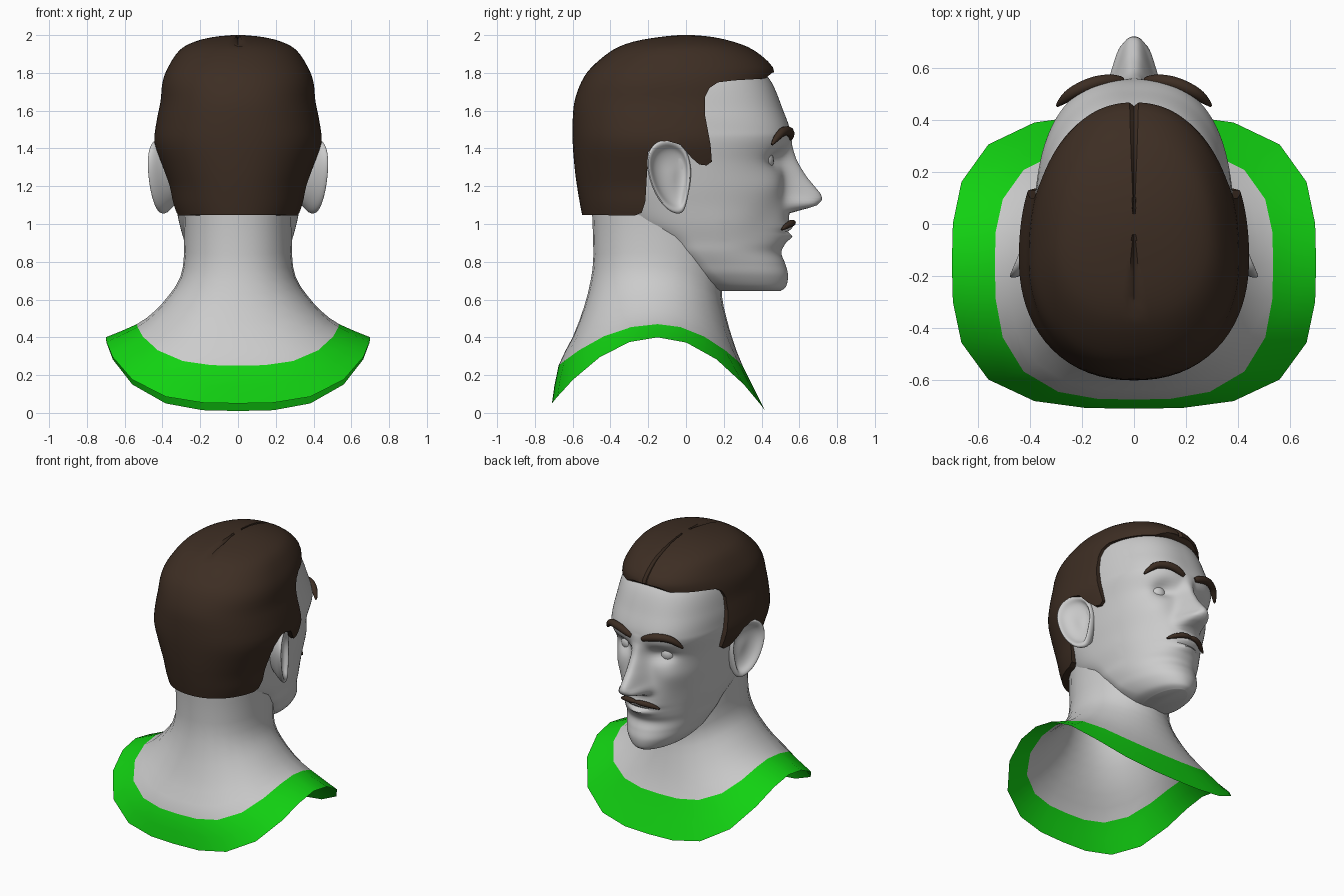
import bpy, math
from mathutils import Vector

if "Cube" in bpy.data.objects:
    bpy.data.objects.remove(bpy.data.objects["Cube"])


def material(name, rgb):
    m = bpy.data.materials.new(name)
    m.diffuse_color = (*rgb, 1)
    m.use_nodes = True
    m.node_tree.nodes["Principled BSDF"].inputs["Base Color"].default_value = m.diffuse_color
    return m


SKIN = material("pale_grey", (0.6, 0.6, 0.6))
HAIR = material("dark_brown", (0.047, 0.027, 0.017))
GREEN = material("green", (0.006, 0.65, 0.006))


def finish(ob, angle=40):
    bpy.ops.object.select_all(action='DESELECT')
    ob.select_set(True)
    bpy.context.view_layer.objects.active = ob
    bpy.ops.object.shade_smooth_by_angle(angle=math.radians(angle))


def loft(name, rows, mats, caps=True):
    """Skin a stack of closed rings, listed from bottom to top."""
    n = len(rows[0])
    verts = [p for r in rows for p in r]
    faces = [(i * n + j, (i + 1) * n + j, (i + 1) * n + (j + 1) % n, i * n + (j + 1) % n)
             for i in range(len(rows) - 1) for j in range(n)]
    if caps:
        faces.append(tuple(range(n)))
        faces.append(tuple(reversed(range(len(verts) - n, len(verts)))))
    me = bpy.data.meshes.new(name)
    me.from_pydata(verts, [], faces)
    for m in mats:
        me.materials.append(m)
    ob = bpy.data.objects.new(name, me)
    bpy.context.collection.objects.link(ob)
    return ob


def smooth_table(t, sub):
    """Catmull-Rom interpolation of rows of numbers."""
    out = []
    for i in range(len(t) - 1):
        a, b, c, d = t[max(i - 1, 0)], t[i], t[i + 1], t[min(i + 2, len(t) - 1)]
        for k in range(sub):
            u = k / sub
            out.append([q + 0.5 * u * (r - p + u * (2 * p - 5 * q + 4 * r - s + u * (3 * (q - r) + s - p)))
                        for p, q, r, s in zip(a, b, c, d)])
    return out + [list(t[-1])]


def ring(w, yf, yb, yc, zs, zf, zb, p, n, focus=1.0):
    """Egg-shaped ring: half width, front, back, widest y, side/front/back heights, squareness."""
    pts = []
    for j in range(n):
        u = 2 * j / n
        u = u if u <= 1 else u - 2
        a = math.pi * (focus * u + (1 - focus) * u ** 3)
        s, c = math.sin(a), math.cos(a)
        r = (abs(s) ** p + abs(c) ** p) ** (-1 / p)
        x, k = w * s * r, c * r
        y = yc + k * ((yf - yc) if k > 0 else (yc - yb))
        pts.append(Vector((x, y, zs + ((zf if k > 0 else zb) - zs) * k * k)))
    return pts


def level_rings(table, sub, n, focus):
    return [ring(w, yf, yb, yc, z, z, z, p, n, focus)
            for z, w, yf, yb, yc, p in smooth_table(table, sub)]


def bump(x, z, cx, cz, sx, sz):
    return math.exp(-((abs(x) - cx) / sx) ** 2 - ((z - cz) / sz) ** 2)


def lerp_table(t, z):
    for (a, va), (b, vb) in zip(t, t[1:]):
        if a <= z <= b:
            return va + (vb - va) * (z - a) / (b - a)
    return 0.0


# Neck flaring into a saddle-shaped collar
neck_table = [
    (.70, .42, -.71, -.15, .40, .01, .05, 3.1),
    (.535, .30, -.675, -.15, .47, .25, .25, 3.0),
    (.44, .25, -.60, -.17, .54, .38, .40, 2.6),
    (.36, .215, -.54, -.17, .63, .50, .56, 2.3),
    (.305, .19, -.505, -.17, .72, .62, .70, 2.2),
    (.285, .20, -.49, -.15, .85, .74, .84, 2.2),
    (.29, .20, -.50, -.15, 1.12, 1.12, 1.12, 2.2)]
neck = loft("neck_and_collar", [ring(*r, 24) for r in smooth_table(neck_table, 2)], [SKIN, GREEN], False)
for f in neck.data.polygons:
    f.material_index = 1 if f.index < 2 * 24 else 0
finish(neck, 60)

# Head with sculpted face
head_table = [
    (.645, .10, .50, .12, .30, 2.0),
    (.67, .16, .53, .05, .25, 2.0),
    (.73, .215, .54, .0, .17, 2.1),
    (.79, .245, .525, -.05, .12, 2.1),
    (.85, .27, .505, -.12, .08, 2.1),
    (.91, .285, .53, -.2, .05, 2.1),
    (1.0, .31, .545, -.38, .0, 2.2),
    (1.1, .33, .54, -.46, -.05, 2.3),
    (1.2, .35, .53, -.50, -.08, 2.4),
    (1.33, .37, .525, -.54, -.1, 2.5),
    (1.44, .385, .55, -.55, -.1, 2.7),
    (1.5, .385, .55, -.55, -.1, 2.7),
    (1.6, .38, .515, -.55, -.1, 2.6),
    (1.77, .355, .44, -.48, -.1, 2.4),
    (1.88, .27, .31, -.36, -.08, 2.2),
    (1.94, .12, .12, -.18, -.04, 2.0)]
nose = [(1.055, 0), (1.075, .07), (1.095, .15), (1.13, .185), (1.16, .18),
        (1.25, .112), (1.35, .055), (1.42, .015), (1.48, 0)]
rows = level_rings(head_table, 7, 128, .45)
for r in rows:
    for v in r:
        if v.y > .2:
            x, z = v.x, v.z
            wide = .075 - .1 * max(0, min(.35, z - 1.1))
            v.y += lerp_table(nose, z) * math.exp(-abs(x / wide) ** 2.5)
            v.y += .045 * bump(x, z, .065, 1.11, .03, .03)      # nostril wings
            v.y -= .055 * bump(x, z, .15, 1.345, .075, .05)     # eye sockets
            v.y += .015 * bump(x, z, .22, 1.2, .08, .07)        # cheekbones
            v.y -= .02 * bump(x, z, .22, 1.0, .07, .09)         # cheek hollows
            v.y += .022 * bump(x, z, 0, .985, .09, .02)         # upper lip
            v.y += .028 * bump(x, z, 0, .932, .08, .02)         # lower lip
            v.y -= .012 * bump(x, z, 0, .957, .11, .008)        # mouth line
finish(loft("head", rows, [SKIN]), 60)

# Hair volume with a centre parting, trimmed to the hairline
hair_table = [
    (1.0, .31, .46, -.54, -.13, 2.2),
    (1.1, .345, .46, -.56, -.13, 2.2),
    (1.2, .365, .46, -.577, -.13, 2.2),
    (1.3, .40, .46, -.59, -.13, 2.2),
    (1.43, .442, .46, -.60, -.13, 2.2),
    (1.55, .43, .46, -.60, -.13, 2.2),
    (1.65, .41, .46, -.59, -.13, 2.2),
    (1.75, .40, .46, -.555, -.13, 2.2),
    (1.83, .37, .46, -.50, -.11, 2.2),
    (1.92, .31, .36, -.39, -.06, 2.2),
    (1.965, .23, .25, -.28, -.02, 2.1),
    (1.99, .13, .14, -.14, 0, 2.0),
    (2.0, .03, .04, -.04, 0, 2.0)]
rows = level_rings(hair_table, 3, 96, .7)
for r in rows:
    for v in r:
        if abs(v.x) < .004 and v.y > -.33 and v.z > 1.74:
            v -= (v - Vector((0, -.05, 1.5))).normalized() * .015
hair = loft("hair", rows, [HAIR])
hairline = [(-.8, 1.05), (-.27, 1.045), (-.235, 1.06), (-.215, 1.12), (-.2, 1.38), (-.16, 1.425), (-.1, 1.44),
            (-.03, 1.42), (.03, 1.35), (.07, 1.315), (.11, 1.31), (.137, 1.33), (.13, 1.42), (.1, 1.58),
            (.1, 1.67), (.125, 1.72), (.17, 1.75), (.25, 1.76), (.42, 1.77), (.455, 1.80), (.6, 1.85),
            (.6, 2.2), (-.8, 2.2)]
cutter = loft("hairline_cutter", [[Vector((x, y, z)) for y, z in hairline] for x in (.8, -.8)], [HAIR])
cutter.hide_render = True
finish(hair)
mod = hair.modifiers.new("hairline", 'BOOLEAN')
mod.operation, mod.solver, mod.object = 'INTERSECT', 'EXACT', cutter
bpy.ops.object.modifier_apply(modifier=mod.name)
bpy.data.objects.remove(cutter)
finish(hair)

# Ears: a flared dish with a rolled rim
ear_outline = [(.0, 1.40), (-.05, 1.44), (-.11, 1.45), (-.18, 1.42), (-.212, 1.34), (-.195, 1.24), (-.155, 1.14),
               (-.09, 1.065), (-.02, 1.05), (.0, 1.1), (.02, 1.2), (.03, 1.3)]
ear_steps = [(.6, -.11), (.8, -.06), (1.0, -.025), (1.03, .0), (.97, .015),
             (.85, .008), (.75, -.02), (.45, -.035), (.1, -.03)]
for side, label in ((1, "right"), (-1, "left")):
    rows = []
    for s, off in ear_steps:
        row = []
        for y, z in ear_outline:
            y, z = -.075 + (y + .075) * s, 1.26 + (z - 1.26) * s
            row.append(Vector((side * (.37 + (.03 - y) * .42 + off), y, z)))
        rows.append(row[::-side])
    ear = loft("ear_" + label, rows, [SKIN])
    ear.modifiers.new("round", 'SUBSURF').levels = 2
    ear.modifiers["round"].render_levels = 2
    finish(ear, 80)


def strand(name, pts):
    """Tapered tube along x, y, z, radius points."""
    cu = bpy.data.curves.new(name, 'CURVE')
    cu.dimensions, cu.bevel_depth, cu.bevel_resolution, cu.use_fill_caps = '3D', 1.0, 3, True
    sp = cu.splines.new('NURBS')
    sp.points.add(len(pts) - 1)
    for p, (x, y, z, r) in zip(sp.points, pts):
        p.co, p.radius = (x, y, z, 1), r
    sp.use_endpoint_u, sp.order_u, sp.resolution_u = True, 3, 6
    cu.materials.append(HAIR)
    ob = bpy.data.objects.new(name, cu)
    bpy.context.collection.objects.link(ob)
    bpy.ops.object.select_all(action='DESELECT')
    ob.select_set(True)
    bpy.context.view_layer.objects.active = ob
    bpy.ops.object.convert(target='MESH')
    finish(bpy.context.object, 60)


# Eyes, eyebrows and moustache halves
for side, label in ((1, "right"), (-1, "left")):
    bpy.ops.mesh.primitive_uv_sphere_add(segments=24, ring_count=16, radius=.06, location=(side * .15, .405, 1.335))
    eye = bpy.context.object
    eye.name = "eye_" + label
    eye.data.materials.append(SKIN)
    finish(eye, 60)
    brow = [(.045, .55, 1.455, .015), (.07, .553, 1.47, .024), (.15, .545, 1.495, .026),
            (.23, .51, 1.49, .024), (.275, .475, 1.45, .018), (.295, .455, 1.42, .006)]
    strand("eyebrow_" + label, [(side * x, y, z, r) for x, y, z, r in brow])
    tash = [(.0, .565, 1.005, .012), (.03, .568, 1.008, .018), (.08, .55, 1.0, .018),
            (.125, .525, .985, .014), (.15, .508, .97, .005)]
    strand("moustache_" + label, [(side * x, y, z, r) for x, y, z, r in tash])
